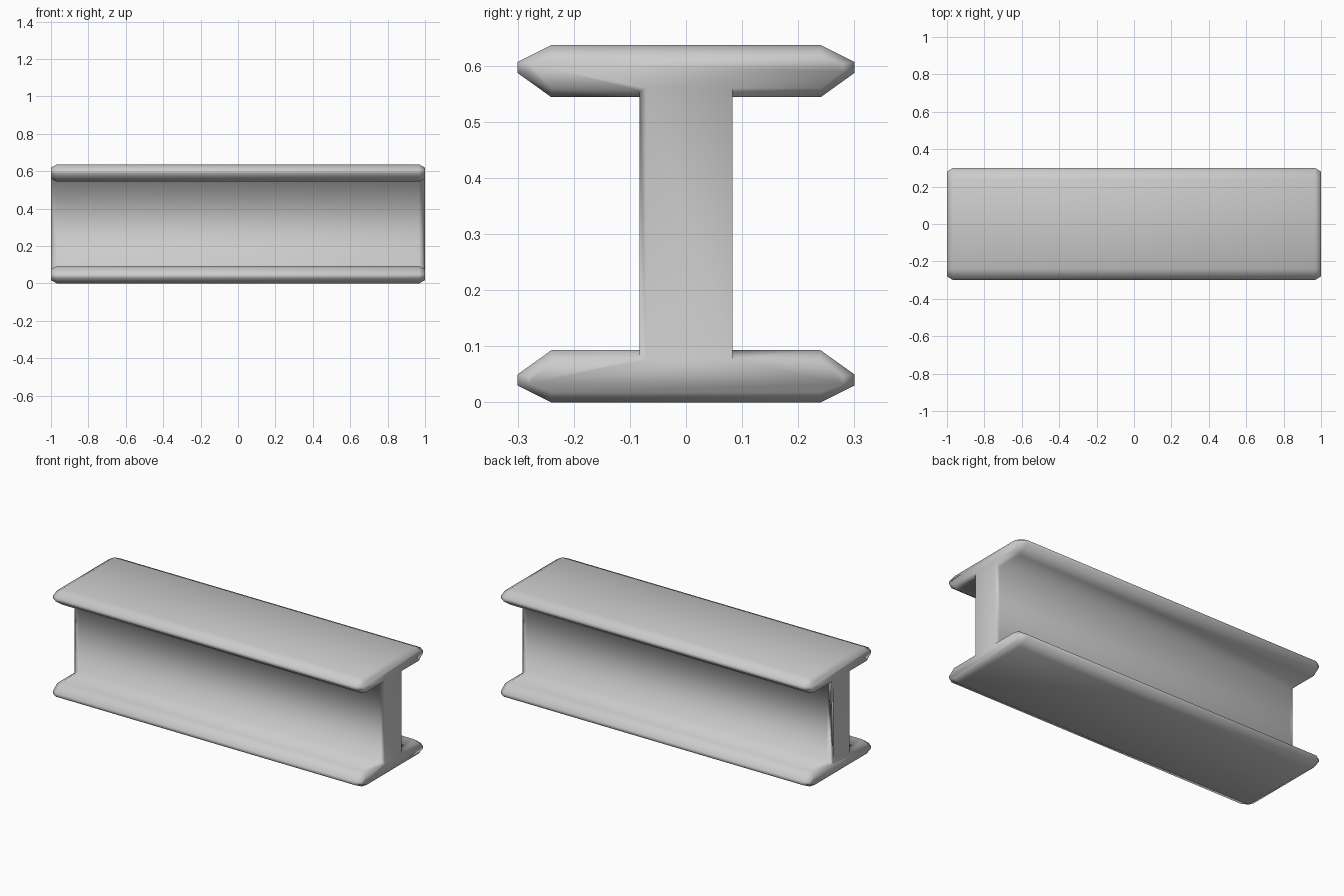
import bpy
import bmesh

cube = bpy.data.objects.get("Cube")
if cube:
    bpy.data.objects.remove(cube)

HEIGHT = 0.637
WEB = 0.083


def i_outline(bottom, tip_low, tip_high, inner, shoulder, tip):
    """Closed outline of the beam section, mirrored from one lower quarter."""
    quarter = [(shoulder, bottom), (tip, tip_low), (tip, tip_high),
               (shoulder, inner), (WEB, inner)]
    right = quarter + [(y, HEIGHT - z) for y, z in reversed(quarter)]
    return right + [(-y, z) for y, z in reversed(right)]


# Full section along the beam, narrower section at the chamfered ends
body = i_outline(0, 0.03, 0.05, 0.093, 0.24, 0.30)
end = i_outline(0.018, 0.033, 0.047, 0.077, 0.24, 0.28)

bm = bmesh.new()
rings = [[bm.verts.new((x, y, z)) for y, z in outline]
         for x, outline in ((-1, end), (-0.968, body), (0.968, body), (1, end))]

# Sides of the beam
count = len(body)
for a, b in zip(rings, rings[1:]):
    for i in range(count):
        j = (i + 1) % count
        bm.faces.new((a[i], a[j], b[j], b[i]))

# End caps: lower flange, web and upper flange
for ring in (rings[0], rings[-1]):
    bm.faces.new(ring[:5] + ring[15:])
    bm.faces.new((ring[4], ring[5], ring[14], ring[15]))
    bm.faces.new(ring[5:15])

# Softened web corners, one at each end on opposite sides
bm.edges.ensure_lookup_table()
corners = [e for e in bm.edges
           if all(abs(abs(v.co.x) - 1) < 1e-4 and abs(abs(v.co.y) - WEB) < 1e-4
                  and v.co.x * v.co.y < 0 for v in e.verts)
           and abs(e.verts[0].co.z - e.verts[1].co.z) > 0.3]
bmesh.ops.bevel(bm, geom=corners, offset=0.012, segments=1, affect='EDGES')
bmesh.ops.recalc_face_normals(bm, faces=bm.faces)

mesh = bpy.data.meshes.new("i_beam")
bm.to_mesh(mesh)
bm.free()
mesh.shade_smooth()
beam = bpy.data.objects.new("i_beam", mesh)
bpy.context.collection.objects.link(beam)

# Plain grey steel
grey = (0.6, 0.6, 0.6, 1)
steel = bpy.data.materials.new("grey_steel")
steel.use_nodes = True
steel.diffuse_color = grey
steel.node_tree.nodes["Principled BSDF"].inputs["Base Color"].default_value = grey
mesh.materials.append(steel)
